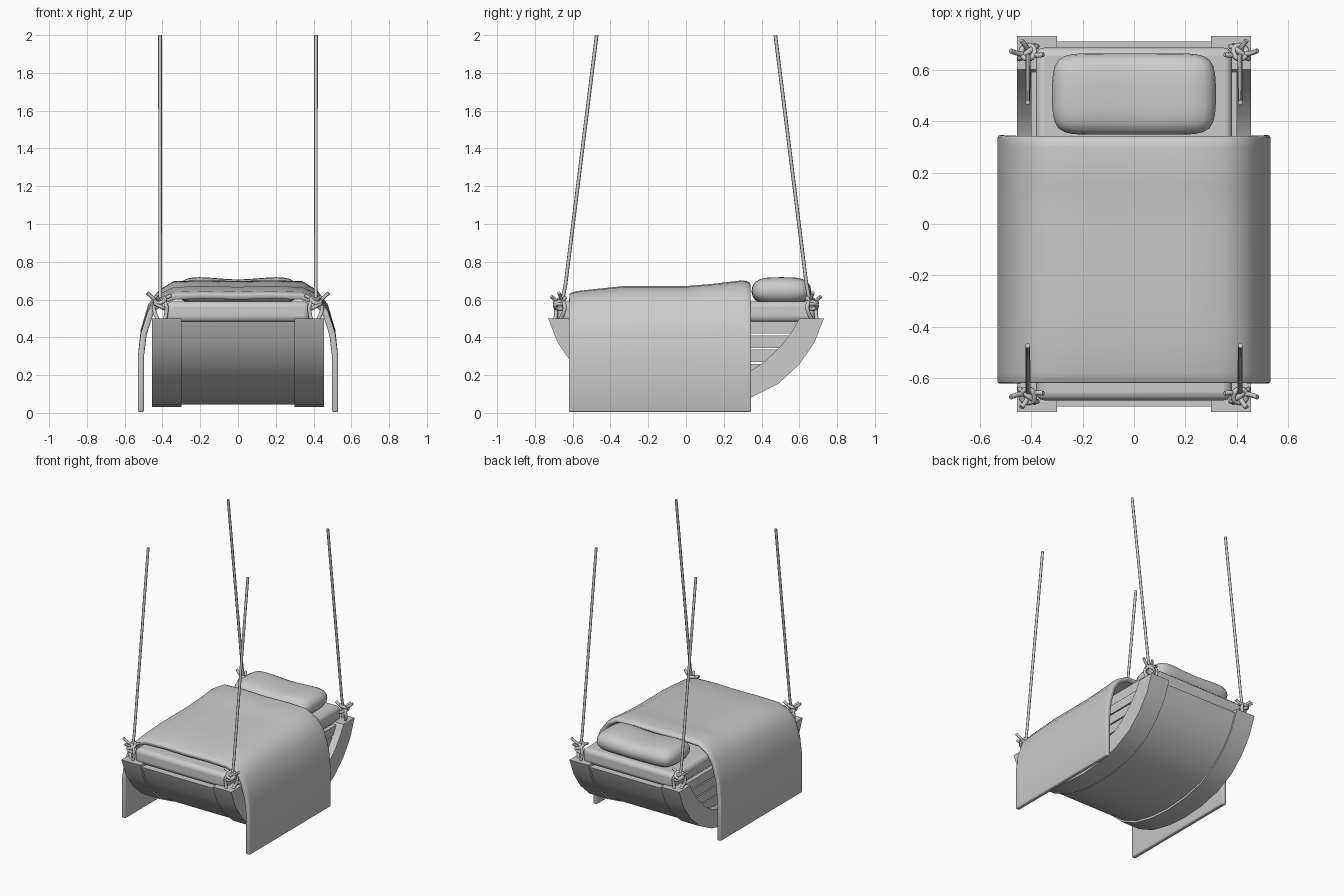
import bpy, bmesh, math
from mathutils import Vector

if "Cube" in bpy.data.objects:
    bpy.data.objects.remove(bpy.data.objects["Cube"])


def finish(name, bm, smooth=None):
    bmesh.ops.recalc_face_normals(bm, faces=bm.faces)
    me = bpy.data.meshes.new(name)
    bm.to_mesh(me)
    bm.free()
    ob = bpy.data.objects.new(name, me)
    bpy.context.collection.objects.link(ob)
    if smooth:
        bpy.ops.object.select_all(action='DESELECT')
        ob.select_set(True)
        bpy.context.view_layer.objects.active = ob
        bpy.ops.object.shade_smooth_by_angle(angle=math.radians(smooth))
    return ob


def box(name, center, size, smooth=None):
    bm = bmesh.new()
    bmesh.ops.create_cube(bm, size=1)
    for v in bm.verts:
        v.co = Vector(center) + Vector(a * b for a, b in zip(v.co, size))
    return finish(name, bm, smooth)


def mirrored(half):
    return half + [(-y, z) for y, z in reversed(half[:-1])]


def arc_band(name, outer, inner, x0, x1):
    # closed crescent in the y-z plane, extruded along x
    o, i = mirrored(outer), mirrored(inner)
    bm = bmesh.new()
    rings = [[[bm.verts.new((x, y, z)) for y, z in p] for p in (o, i)] for x in (x0, x1)]
    (a, b), (c, d) = rings
    n = len(o)
    for k in range(n - 1):
        for q in ((a, b), (c, d), (a, c), (b, d)):
            bm.faces.new((q[0][k], q[0][k + 1], q[1][k + 1], q[1][k]))
    for k in (0, n - 1):
        bm.faces.new((a[k], b[k], d[k], c[k]))
    return finish(name, bm, 20)


def tube(name, pts, r, cyclic=False, smooth=True):
    cu = bpy.data.curves.new(name, 'CURVE')
    cu.dimensions = '3D'
    cu.bevel_depth = r
    cu.bevel_resolution = 2
    cu.use_fill_caps = True
    cu.resolution_u = 4
    sp = cu.splines.new('BEZIER' if smooth else 'POLY')
    if smooth:
        sp.bezier_points.add(len(pts) - 1)
        for p, co in zip(sp.bezier_points, pts):
            p.co = co
            p.handle_left_type = p.handle_right_type = 'AUTO'
    else:
        sp.points.add(len(pts) - 1)
        for p, co in zip(sp.points, pts):
            p.co = (*co, 1)
    sp.use_cyclic_u = cyclic
    ob = bpy.data.objects.new(name, cu)
    bpy.context.collection.objects.link(ob)
    return ob


# curved cradle: two thick rims and a slightly recessed hull
outer = [(.73, .5), (.68, .373), (.60, .257), (.49, .155), (.345, .082), (.17, .042), (0, .03)]
inner = [(.60, .5), (.56, .43), (.505, .357), (.415, .27), (.33, .215), (.17, .175), (0, .165)]
for s, side in ((-1, "left"), (1, "right")):
    arc_band(side + "_rim", outer, inner, s * .30, s * .455)
hull_outer = [(y * .972, .478 - (.5 - z) * .92) for y, z in outer]
hull_inner = [(y, min(z, .478)) for y, z in inner]
arc_band("hull", hull_outer, hull_inner, -.301, .301)

# horizontal slats closing each side
for s, side in ((-1, "left"), (1, "right")):
    for k, w in enumerate((.40, .49, .55, .60)):
        box(f"{side}_slat_{k}", (s * .385, 0, .227 + k * .075), (.03, 2 * w, .066))

# mattress
m = box("mattress", (0, 0, .535), (.76, 1.37, .11), 40)
bv = m.modifiers.new("round", 'BEVEL')
bv.width = .03
bv.segments = 3

# pillow: soft box, pinched slightly in the middle
bm = bmesh.new()
bmesh.ops.create_grid(bm, x_segments=4, y_segments=2, size=1)
res = bmesh.ops.extrude_face_region(bm, geom=bm.faces[:])
for g in res['geom']:
    if isinstance(g, bmesh.types.BMVert):
        g.co.z += 1
for v in bm.verts:
    u, w, t = v.co
    lift = .145 if abs(u) > .1 else .125
    v.co = (u * .325, .505 + w * .165, .575 + t * lift)
p = finish("pillow", bm, 180)
p.modifiers.new("soft", 'SUBSURF').levels = 2
p.modifiers["soft"].render_levels = 2

# blanket: lofted cross-sections draped over both sides
stations = [(-.62, .632), (-.58, .645), (-.46, .658), (-.33, .671), (0, .671),
            (.15, .684), (.30, .702), (.33, .695), (.345, .68)]
bm = bmesh.new()
rows = []
for y, zt in stations:
    lift = zt - .632
    half = [(.53, .005), (.53, .30), (.515, .42 + lift * .3), (.475, .54 + lift * .5),
            (.42, .60 + lift * .7), (.34, zt - .005), (.18, zt)]
    prof = half + [(0, zt - .004)] + [(-x, z) for x, z in reversed(half)]
    rows.append([bm.verts.new((x, y, z)) for x, z in prof])
for a, b in zip(rows, rows[1:]):
    for k in range(len(a) - 1):
        bm.faces.new((a[k], b[k], b[k + 1], a[k + 1]))
bmesh.ops.recalc_face_normals(bm, faces=bm.faces)
top = max(bm.faces, key=lambda f: f.calc_center_median().z)
flip = top.normal.z < 0
bl = finish("blanket", bm, 50)
so = bl.modifiers.new("thick", 'SOLIDIFY')
so.thickness = .032
so.offset = 1 if flip else -1
bv = bl.modifiers.new("soft_edge", 'BEVEL')
bv.width = .008
bv.segments = 2
bv.limit_method = 'ANGLE'
bv.angle_limit = math.radians(60)

# hanging ropes with knots at the four corners
for sx in (-1, 1):
    for sy in (-1, 1):
        tag = ("left" if sx < 0 else "right") + ("_front" if sy < 0 else "_back")

        def at(dx, dy, z):
            return (sx * (.412 + dx), sy * (.668 + dy), z)
        tube(tag + "_rope", [at(0, -.015, .60), at(0, -.03, .68), at(.001, -.195, 2.0)], .0095, smooth=False)
        # eye loop tied through the rim
        tube(tag + "_loop", [at(-.032, .02, .53), at(-.01, .02, .48), at(.02, -.01, .51),
                             at(.03, -.025, .57), at(0, 0, .60), at(-.03, .02, .575)], .0105, True)
        # wraps of the knot
        for k, z in enumerate((.565, .595)):
            ring = [at(.026 * math.cos(a), .026 * math.sin(a),
                       z + .014 * math.cos(a + 2 * k)) for a in (0, 1.57, 3.14, 4.71)]
            tube(f"{tag}_knot_{k}", ring, .011, True)
        # loose rope ends
        tube(tag + "_tail_outer", [at(.01, -.01, .59), at(.04, -.005, .61), at(.068, .005, .635)], .0095)
        tube(tag + "_tail_inner", [at(-.01, -.005, .585), at(-.035, -.012, .61), at(-.06, -.01, .622)], .0095)
        tube(tag + "_tail_end", [at(0, .005, .58), at(.01, .025, .60), at(.025, .045, .615)], .0095)
